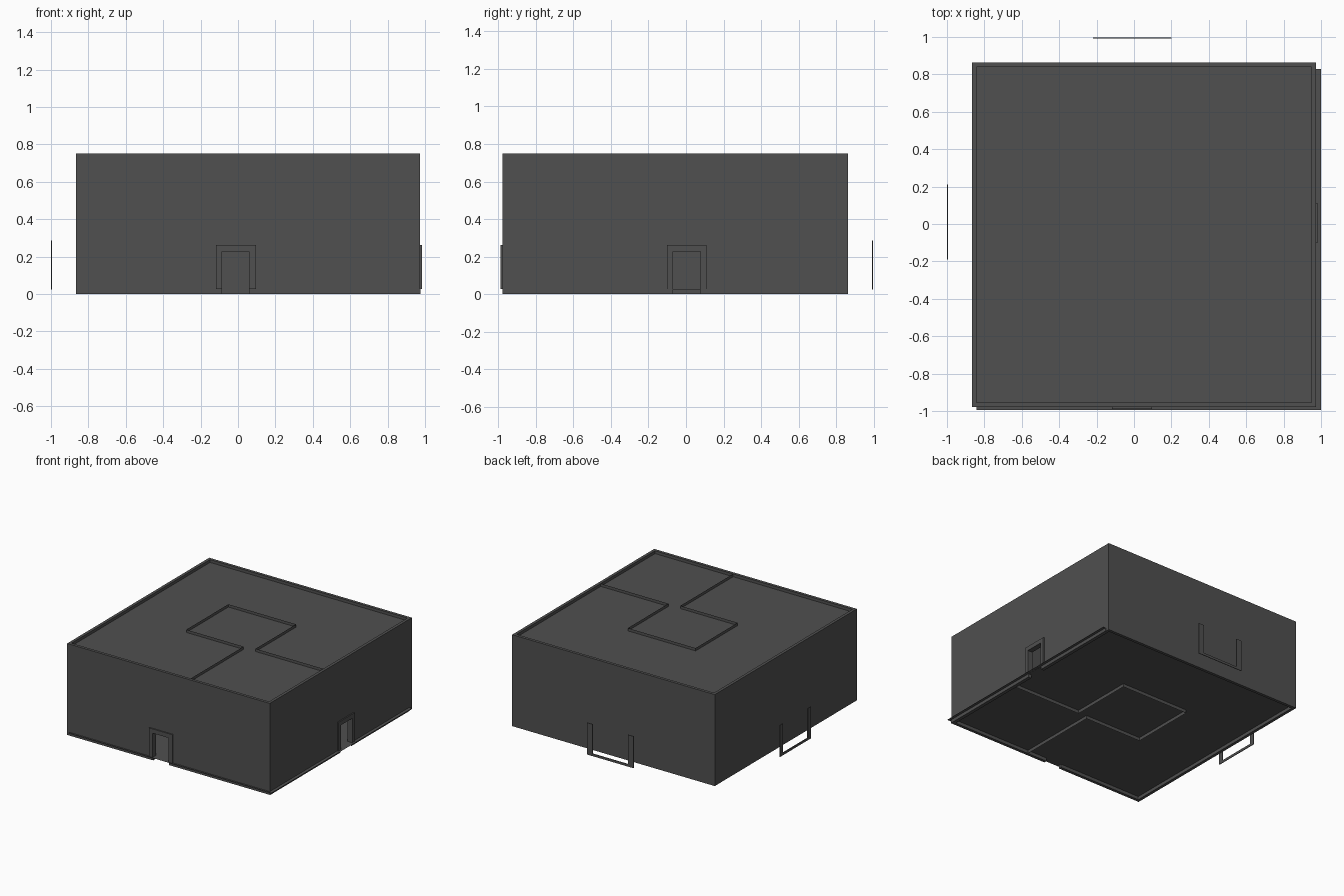
import bpy, bmesh

if "Cube" in bpy.data.objects:
    bpy.data.objects.remove(bpy.data.objects["Cube"])

mat = bpy.data.materials.new("dark_grey")
mat.diffuse_color = (0.08, 0.08, 0.08, 1)
mat.use_nodes = True
mat.node_tree.nodes["Principled BSDF"].inputs["Base Color"].default_value = mat.diffuse_color

X0, X1, Y0, Y1, H = -0.866, 0.973, -0.978, 0.864, 0.75
T = 0.024          # outer wall thickness
FLOOR, CEIL = 0.027, 0.727


def finish(name, bm):
    bmesh.ops.recalc_face_normals(bm, faces=bm.faces)
    me = bpy.data.meshes.new(name)
    bm.to_mesh(me)
    bm.free()
    me.materials.append(mat)
    ob = bpy.data.objects.new(name, me)
    bpy.context.collection.objects.link(ob)
    return ob


def panel(name, axis, outline, d0, d1):
    """Upright outline (along, z) extruded across 'axis' from d0 to d1."""
    bm = bmesh.new()
    put = (lambda a, z, d: (d, a, z)) if axis == 'x' else (lambda a, z, d: (a, d, z))
    f = bm.faces.new([bm.verts.new(put(a, z, d0)) for a, z in outline])
    r = bmesh.ops.extrude_face_region(bm, geom=[f])
    vs = [e for e in r['geom'] if isinstance(e, bmesh.types.BMVert)]
    step = (d1 - d0, 0, 0) if axis == 'x' else (0, d1 - d0, 0)
    bmesh.ops.translate(bm, verts=vs, vec=step)
    return finish(name, bm)


def sheet(name, x0, x1, y0, y1, z):
    bm = bmesh.new()
    bm.faces.new([bm.verts.new(p) for p in
                  ((x0, y0, z), (x1, y0, z), (x1, y1, z), (x0, y1, z))])
    return finish(name, bm)


def rect(a0, a1, z0, z1):
    return [(a0, z0), (a1, z0), (a1, z1), (a0, z1)]


def arch(a0, a1, z0, z1, h0, h1, hz):
    return [(a0, z0), (h0, z0), (h0, hz), (h1, hz),
            (h1, z0), (a1, z0), (a1, z1), (a0, z1)]


def trough(a0, a1, z0, z1, w, t):
    return [(a0, z1), (a0, z0), (a1, z0), (a1, z1), (a1 - w, z1),
            (a1 - w, z0 + t), (a0 + w, z0 + t), (a0 + w, z1)]


# outer walls, front and right with door openings
panel("front_wall", 'y', arch(X0, X1, 0, H, -0.085, 0.06, 0.227), Y0, Y0 + T)
panel("right_wall", 'x', arch(Y0 + T, Y1 - T, 0, H, -0.07, 0.077, 0.227), X1 - T, X1)
panel("back_wall", 'y', rect(X0, X1, 0, H), Y1 - T, Y1)
panel("left_wall", 'x', rect(Y0 + T, Y1 - T, 0, H), X0, X0 + T)

# door frames
panel("front_door_frame", 'y', arch(-0.118, 0.096, FLOOR, 0.262, -0.085, 0.06, 0.227),
      Y0 - 0.01, Y0 + T + 0.01)
panel("right_door_frame", 'x', arch(-0.10, 0.11, FLOOR, 0.262, -0.07, 0.077, 0.227),
      X1 - T - 0.01, X1 + 0.01)

# thin floor and ceiling, floor shifted past the front and right walls
sheet("floor", X0 + T, 1.0, -0.994, 0.83, FLOOR)
sheet("ceiling", X0 + T / 2, X1 - T / 2, Y0 + T / 2, Y1 - T / 2, CEIL)
panel("right_skirting", 'x', arch(Y0, 0.83, 0, FLOOR, -0.07, 0.077, FLOOR - 0.001), X1, X1 + 0.004)

# inner partitions: single sheets that show above the ceiling and below the floor
path = [(0.24, Y0 + T), (0.24, -0.27), (-0.28, -0.27), (-0.28, 0.275),
        (0.335, 0.275), (0.335, -0.25), (X1 - T, -0.25)]
bm = bmesh.new()
lo = [bm.verts.new((x, y, 0.0)) for x, y in path]
hi = [bm.verts.new((x, y, H)) for x, y in path]
for i in range(len(path) - 1):
    bm.faces.new((lo[i], lo[i + 1], hi[i + 1], hi[i]))
finish("partitions", bm)

# free-standing open frames at the back and left
panel("back_open_frame", 'y', trough(-0.22, 0.20, 0.024, 0.285, 0.05, 0.02), 0.991, 0.996)
panel("left_open_frame", 'x', trough(-0.19, 0.21, 0.024, 0.285, 0.04, 0.02), -1.0, -0.995)
